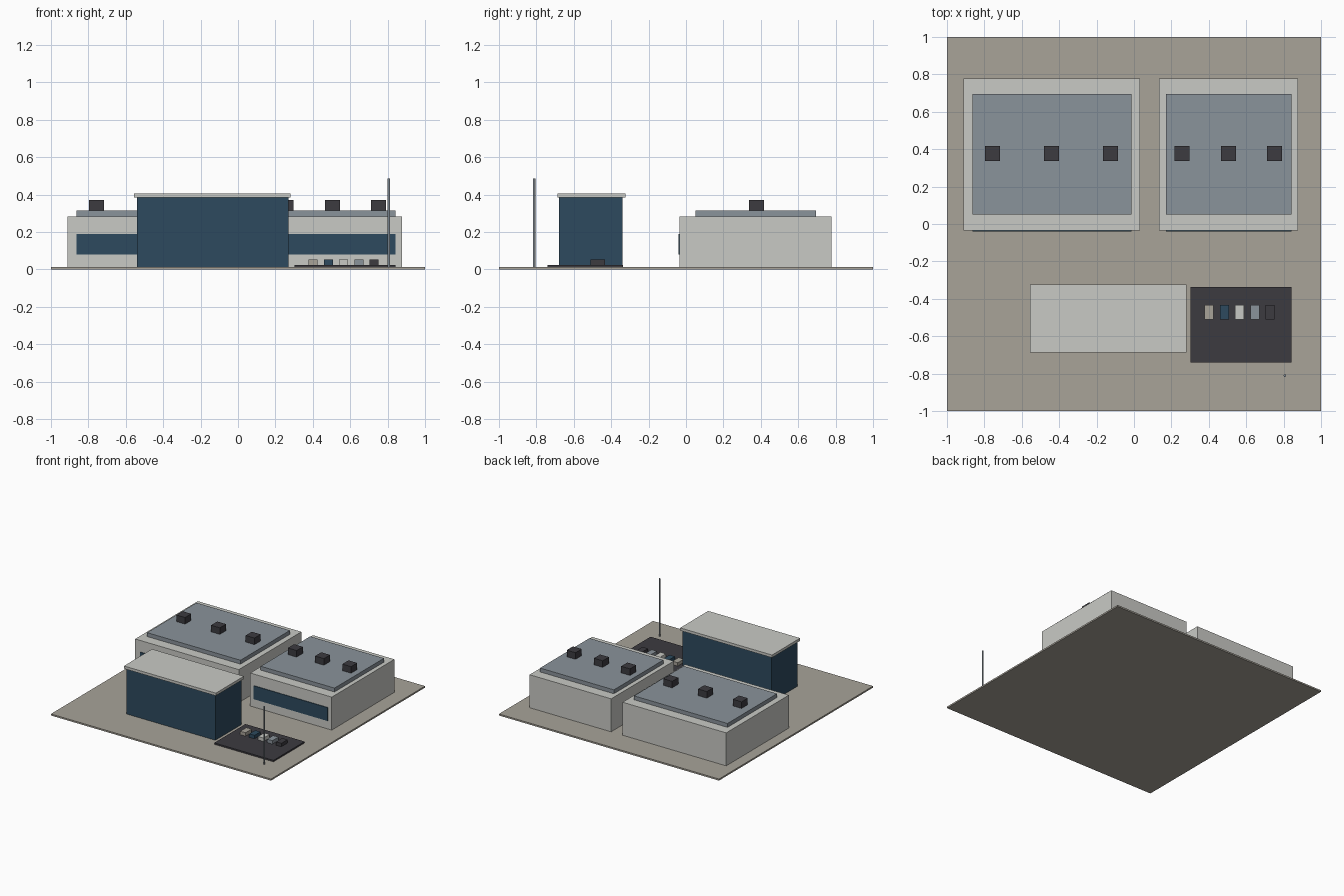
import bpy

if "Cube" in bpy.data.objects:
    bpy.data.objects.remove(bpy.data.objects["Cube"])


def lin(c):
    c /= 255
    return c / 12.92 if c <= 0.04045 else ((c + 0.055) / 1.055) ** 2.4


def material(name, r, g, b):
    m = bpy.data.materials.new(name)
    m.diffuse_color = (lin(r), lin(g), lin(b), 1)
    m.use_nodes = True
    m.node_tree.nodes["Principled BSDF"].inputs["Base Color"].default_value = m.diffuse_color
    return m


paving = material("paving_tan", 168, 163, 153)
wall = material("wall_light_grey", 201, 202, 197)
slate = material("slate_grey", 138, 147, 155)
dark = material("asphalt_dark", 60, 59, 64)
glass = material("glass_navy", 45, 74, 94)


def box(name, x0, x1, y0, y1, z0, z1, mat):
    bpy.ops.mesh.primitive_cube_add(
        size=1, location=((x0 + x1) / 2, (y0 + y1) / 2, (z0 + z1) / 2))
    ob = bpy.context.object
    ob.name = name
    ob.scale = (x1 - x0, y1 - y0, z1 - z0)
    bpy.ops.object.transform_apply(location=False, rotation=False, scale=True)
    ob.data.materials.append(mat)
    return ob


G = 0.013  # top of the paving
box("site_paving", -1, 1, -1, 1, 0, G, paving)

# Two factory halls: walls, raised roof, window strip, rooftop units
halls = [
    ("west", -0.911, 0.031, -0.863, -0.014, (-0.757, -0.441, -0.126)),
    ("east", 0.135, 0.876, 0.17, 0.841, (0.257, 0.505, 0.752)),
]
for name, x0, x1, rx0, rx1, units in halls:
    box(name + "_hall_walls", x0, x1, -0.034, 0.779, G, 0.284, wall)
    box(name + "_hall_roof", rx0, rx1, 0.052, 0.694, 0.284, 0.316, slate)
    box(name + "_window_strip", rx0, rx1, -0.039, -0.033, 0.08, 0.19, glass)
    for i, x in enumerate(units):
        box(f"{name}_roof_unit_{i + 1}", x - 0.04, x + 0.04,
            0.337, 0.417, 0.316, 0.37, dark)

# Glazed office block with overhanging roof
box("office_block", -0.541, 0.269, -0.678, -0.34, G, 0.385, glass)
box("office_roof", -0.555, 0.28, -0.688, -0.324, 0.385, 0.407, wall)

# Parking lot with a row of cars
box("parking_lot", 0.303, 0.841, -0.741, -0.336, G, 0.025, dark)
for i, mat in enumerate((paving, glass, wall, slate, dark)):
    x = 0.402 + i * 0.0815
    box(f"car_{i + 1}", x - 0.024, x + 0.024, -0.511, -0.432, 0.025, 0.053, mat)

# Flagpole
bpy.ops.mesh.primitive_cylinder_add(
    vertices=12, radius=0.007, depth=0.485 - G, location=(0.807, -0.811, (0.485 + G) / 2))
pole = bpy.context.object
pole.name = "flagpole"
pole.data.materials.append(slate)
bpy.ops.object.shade_smooth_by_angle()
